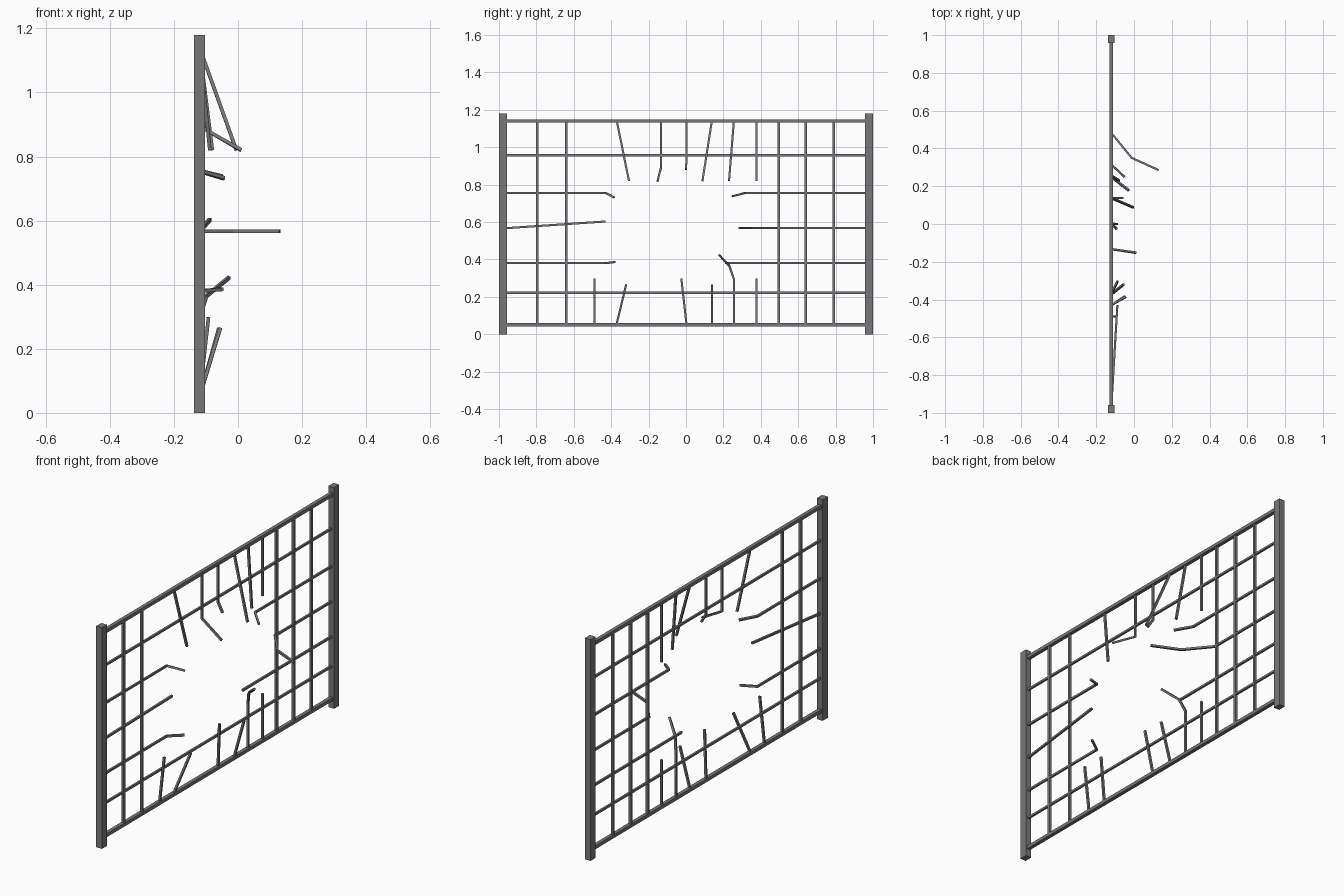
import bpy, bmesh
from mathutils import Vector

if "Cube" in bpy.data.objects:
    bpy.data.objects.remove(bpy.data.objects["Cube"])

X0 = -0.12          # plane of the fence
TOP, BOT = 1.14, 0.05

steel = bpy.data.materials.new("dark grey steel")
steel.diffuse_color = (0.19, 0.19, 0.19, 1)
steel.use_nodes = True
steel.node_tree.nodes["Principled BSDF"].inputs["Base Color"].default_value = steel.diffuse_color


def finish(name, bm):
    bmesh.ops.recalc_face_normals(bm, faces=bm.faces)
    me = bpy.data.meshes.new(name)
    bm.to_mesh(me)
    bm.free()
    me.materials.append(steel)
    ob = bpy.data.objects.new(name, me)
    bpy.context.collection.objects.link(ob)


def bar(name, pts, w=0.011, d=0.011):
    """Sweep a square section (depth d, width w) along points (x, y, z)."""
    pts = [Vector(p) for p in pts]
    bm = bmesh.new()
    rings = []
    for i, p in enumerate(pts):
        t = Vector()
        if i > 0:
            t += (p - pts[i - 1]).normalized()
        if i < len(pts) - 1:
            t += (pts[i + 1] - p).normalized()
        t.normalize()
        u = (Vector((1, 0, 0)) - t * t.x).normalized()
        v = t.cross(u)
        rings.append([bm.verts.new(p + u * a * d / 2 + v * b * w / 2)
                      for a, b in ((-1, -1), (1, -1), (1, 1), (-1, 1))])
    for r, s in zip(rings, rings[1:]):
        for k in range(4):
            bm.faces.new((r[k], r[(k + 1) % 4], s[(k + 1) % 4], s[k]))
    bm.faces.new(rings[0])
    bm.faces.new(rings[-1])
    finish(name, bm)


# End posts
for side, y in (("left", -0.9785), ("right", 0.9785)):
    bar(side + "_post", [(X0, y, 0), (X0, y, 1.18)], 0.043, 0.034)

# Top and bottom rails
for name, z in (("top_rail", TOP), ("bottom_rail", BOT)):
    bar(name, [(X0, -0.965, z), (X0, 0.965, z)], 0.018, 0.02)

# Unbroken bars
for z in (0.957, 0.222):
    bar("long_bar", [(X0, -0.965, z), (X0, 0.965, z)])
for y in (-0.795, -0.64, 0.495, 0.64, 0.79):
    bar("upright_bar", [(X0, y, BOT), (X0, y, TOP)], 0.013, 0.013)

# Broken uprights hanging from the top rail
top = [
    [(X0, -0.37, TOP), (-0.088, -0.305, 0.82)],
    [(X0, -0.133, TOP), (X0, -0.133, 0.895), (0.01, -0.152, 0.82)],
    [(X0, 0.003, TOP), (X0, 0.003, 0.93), (-0.09, -0.001, 0.882)],
    [(X0, 0.138, TOP), (-0.005, 0.088, 0.82)],
    [(X0, 0.256, TOP), (-0.08, 0.23, 0.82)],
    [(X0, 0.378, TOP), (X0, 0.378, 0.82)],
]
# Broken uprights rising from the bottom rail
bottom = [
    [(X0, -0.49, BOT), (-0.092, -0.49, 0.298)],
    [(X0, -0.372, BOT), (-0.055, -0.32, 0.265)],
    [(X0, 0.003, BOT), (-0.092, -0.025, 0.298)],
    [(X0, 0.138, BOT), (-0.06, 0.138, 0.265)],
    [(X0, 0.256, BOT), (X0, 0.256, 0.295), (-0.098, 0.232, 0.365),
     (-0.027, 0.178, 0.423)],
    [(X0, 0.378, BOT), (X0, 0.378, 0.298)],
]
# Broken cross bars from each post
left = [
    [(X0, -0.965, 0.755), (X0, -0.43, 0.755), (-0.043, -0.385, 0.732)],
    [(X0, -0.965, 0.567), (-0.088, -0.43, 0.603)],
    [(X0, -0.965, 0.38), (X0, -0.43, 0.38), (-0.048, -0.382, 0.386)],
]
right = [
    [(X0, 0.965, 0.755), (X0, 0.315, 0.755), (-0.05, 0.248, 0.738)],
    [(X0, 0.965, 0.567), (X0, 0.482, 0.567), (-0.012, 0.35, 0.567),
     (0.131, 0.285, 0.567)],
    [(X0, 0.965, 0.38), (X0, 0.208, 0.38)],
]
for name, group in (("broken_top_bar", top), ("broken_bottom_bar", bottom),
                    ("broken_left_bar", left), ("broken_right_bar", right)):
    for path in group:
        bar(name, path)
